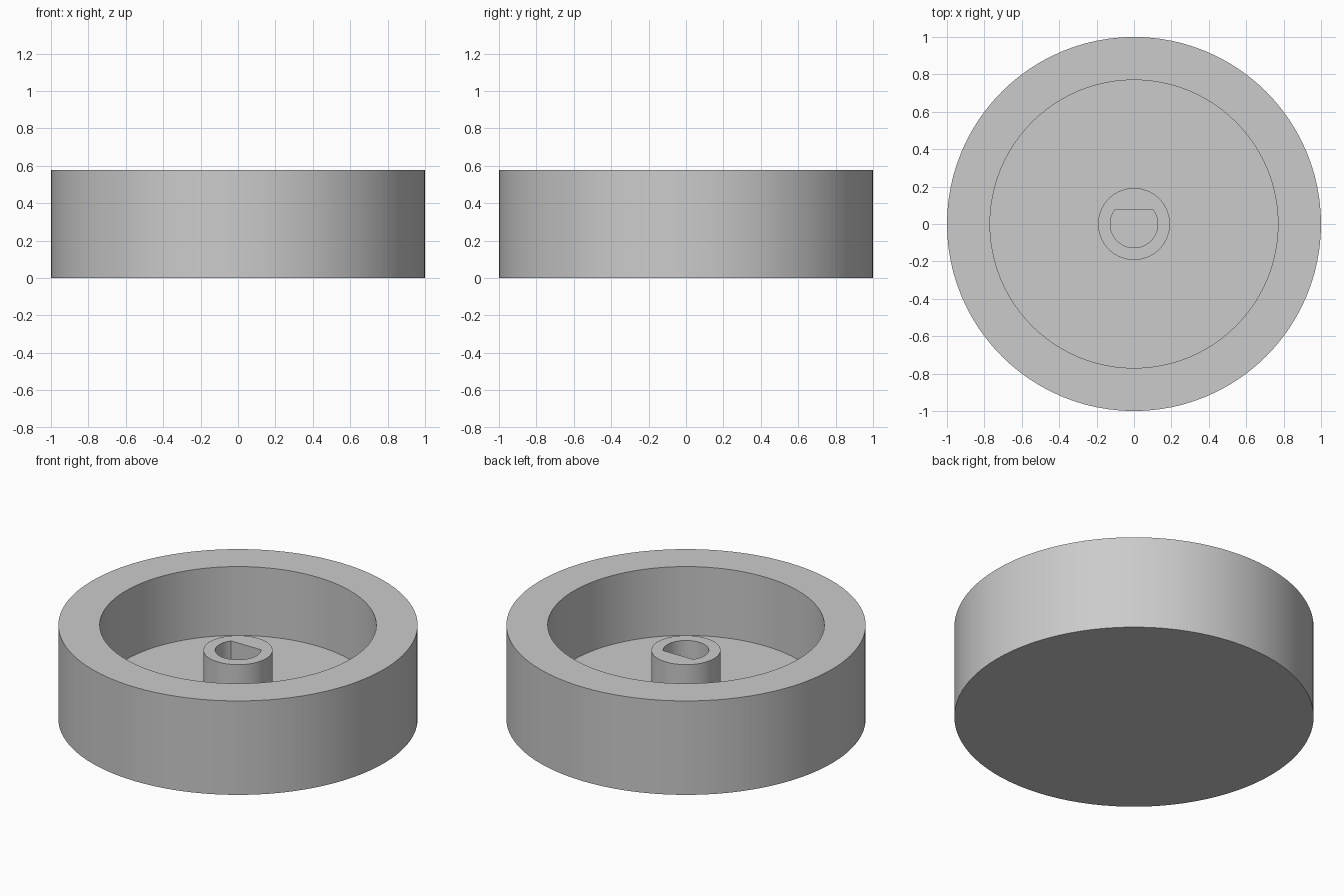
import bpy
import bmesh
import math

SIDES = 96

cube = bpy.data.objects.get("Cube")
if cube:
    bpy.data.objects.remove(cube, do_unlink=True)

grey = bpy.data.materials.new("plain_grey")
grey.use_nodes = True
colour = (0.6, 0.6, 0.6, 1)
grey.diffuse_color = colour
grey.node_tree.nodes["Principled BSDF"].inputs["Base Color"].default_value = colour


def ring(bm, radius, z, flat=None):
    """Circle of vertices, cut off straight at y = flat if given."""
    verts = []
    for i in range(SIDES):
        a = math.tau * i / SIDES
        y = radius * math.sin(a)
        if flat is not None:
            y = min(y, flat)
        verts.append(bm.verts.new((radius * math.cos(a), y, z)))
    return verts


def loft(name, profile, closed):
    """Join rings in order; a closed profile makes a tube, otherwise cap the ends."""
    bm = bmesh.new()
    rings = [ring(bm, *step) for step in profile]
    pairs = list(zip(rings, rings[1:]))
    if closed:
        pairs.append((rings[-1], rings[0]))
    else:
        bm.faces.new(rings[0])
        bm.faces.new(rings[-1])
    for a, b in pairs:
        for i in range(SIDES):
            j = (i + 1) % SIDES
            bm.faces.new((a[i], a[j], b[j], b[i]))
    bmesh.ops.recalc_face_normals(bm, faces=bm.faces)
    mesh = bpy.data.meshes.new(name)
    bm.to_mesh(mesh)
    bm.free()
    mesh.materials.append(grey)
    obj = bpy.data.objects.new(name, mesh)
    bpy.context.collection.objects.link(obj)
    bpy.ops.object.select_all(action="DESELECT")
    obj.select_set(True)
    bpy.context.view_layer.objects.active = obj
    bpy.ops.object.shade_smooth_by_angle(angle=math.radians(30))
    return obj


HEIGHT, FLOOR, HUB_TOP = 0.577, 0.154, 0.423
BORE = 0.127
BORE_FLAT = BORE * math.sin(math.radians(37.5))

# Dish: thick outer wall around a recessed floor
loft("wheel_body", [(1, 0), (1, HEIGHT), (0.77, HEIGHT), (0.77, FLOOR)], closed=False)

# Hub: short tube with a D-shaped shaft bore, seated just below the floor
seat = FLOOR - 0.01
loft("shaft_hub", [(0.192, seat), (0.192, HUB_TOP),
                   (BORE, HUB_TOP, BORE_FLAT), (BORE, seat, BORE_FLAT)], closed=True)
